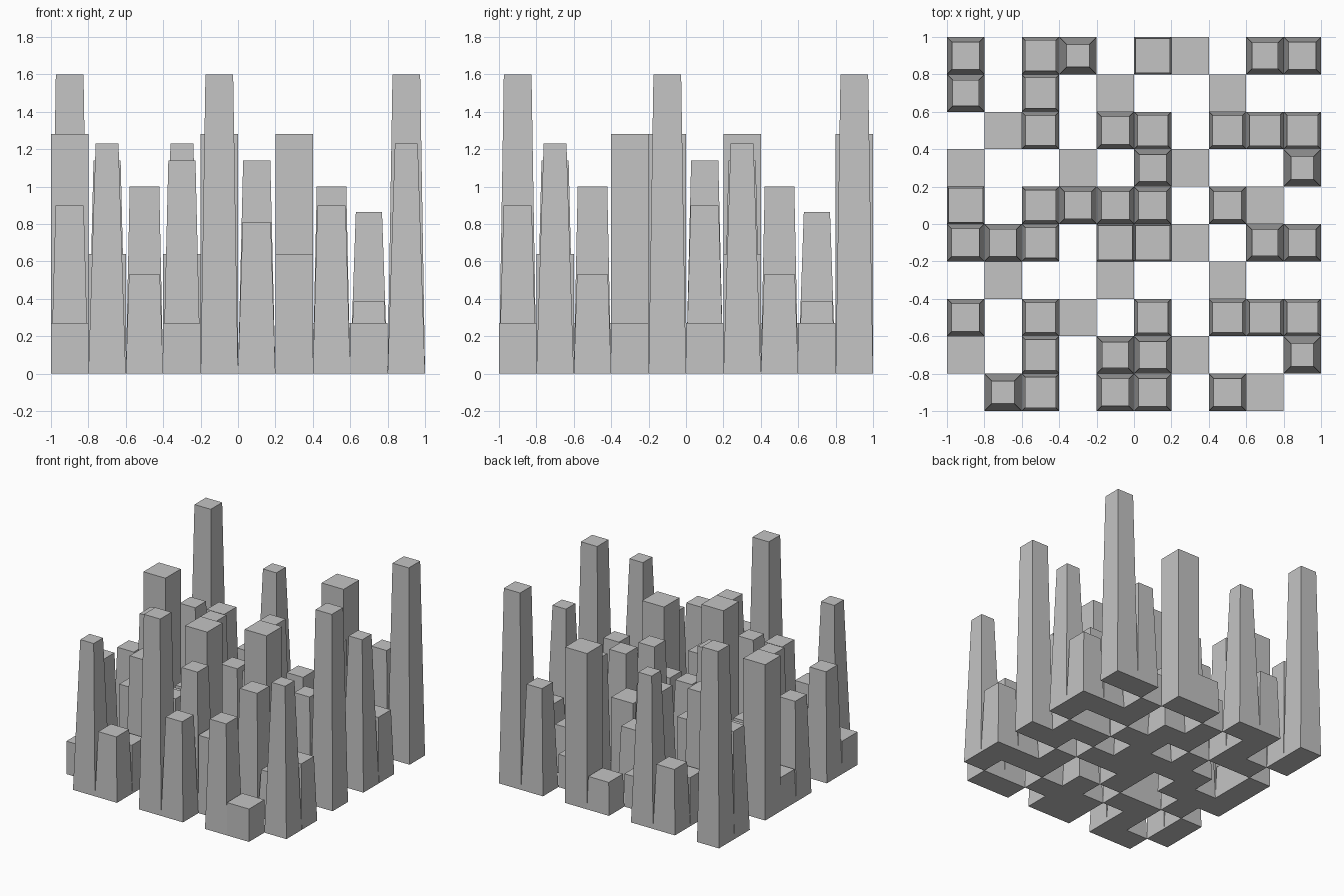
import bpy

cube = bpy.data.objects.get("Cube")
if cube:
    bpy.data.objects.remove(cube, do_unlink=True)

grey = bpy.data.materials.new("concrete_grey")
grey.use_nodes = True
colour = (0.55, 0.55, 0.55, 1)
grey.diffuse_color = colour
grey.node_tree.nodes["Principled BSDF"].inputs["Base Color"].default_value = colour

CELL = 0.2
HALF = 5  # cells along one side of a city block

# One block, row by row from the front: column -> (height, top width)
BLOCK = [
    {0: (0.81, 0.15), 2: (0.9, 0.15), 3: (0.27, 0.2)},
    {0: (1.14, 0.145), 1: (0.64, 0.2), 4: (1.23, 0.122)},
    {0: (0.53, 0.165), 2: (1.0, 0.158), 3: (0.385, 0.165), 4: (0.53, 0.165)},
    {2: (0.27, 0.2)},
    {0: (0.27, 0.185), 1: (1.28, 0.2), 3: (0.865, 0.14), 4: (1.6, 0.148)},
]


def tower(name, x, y, height, top):
    """A square tower that narrows evenly to its flat roof."""
    verts = []
    for z, width in ((0, CELL), (height, top)):
        h = width / 2
        verts += [(sx * h, sy * h, z) for sx, sy in ((-1, -1), (1, -1), (1, 1), (-1, 1))]
    sides = [(i, (i + 1) % 4, (i + 1) % 4 + 4, i + 4) for i in range(4)]
    mesh = bpy.data.meshes.new(name)
    mesh.from_pydata(verts, [], [(3, 2, 1, 0), (4, 5, 6, 7)] + sides)
    mesh.materials.append(grey)
    obj = bpy.data.objects.new(name, mesh)
    obj.location = (x, y, 0)
    bpy.context.collection.objects.link(obj)


# The block is repeated in four quarters, turned on the -x side
last = HALF - 1
QUARTERS = {
    "front_left": lambda r, c: (r, c + HALF),
    "back_left": lambda r, c: (r + HALF, c + HALF),
    "front_right": lambda r, c: (last - c, r),
    "back_right": lambda r, c: (c + HALF, last - r),
}

for quarter, place in QUARTERS.items():
    for r, row in enumerate(BLOCK):
        for c, (height, top) in row.items():
            gr, gc = place(r, c)
            x, y = ((g + 0.5 - HALF) * CELL for g in (gc, gr))
            tower(f"{quarter}_tower_{r}_{c}", x, y, height, top)
